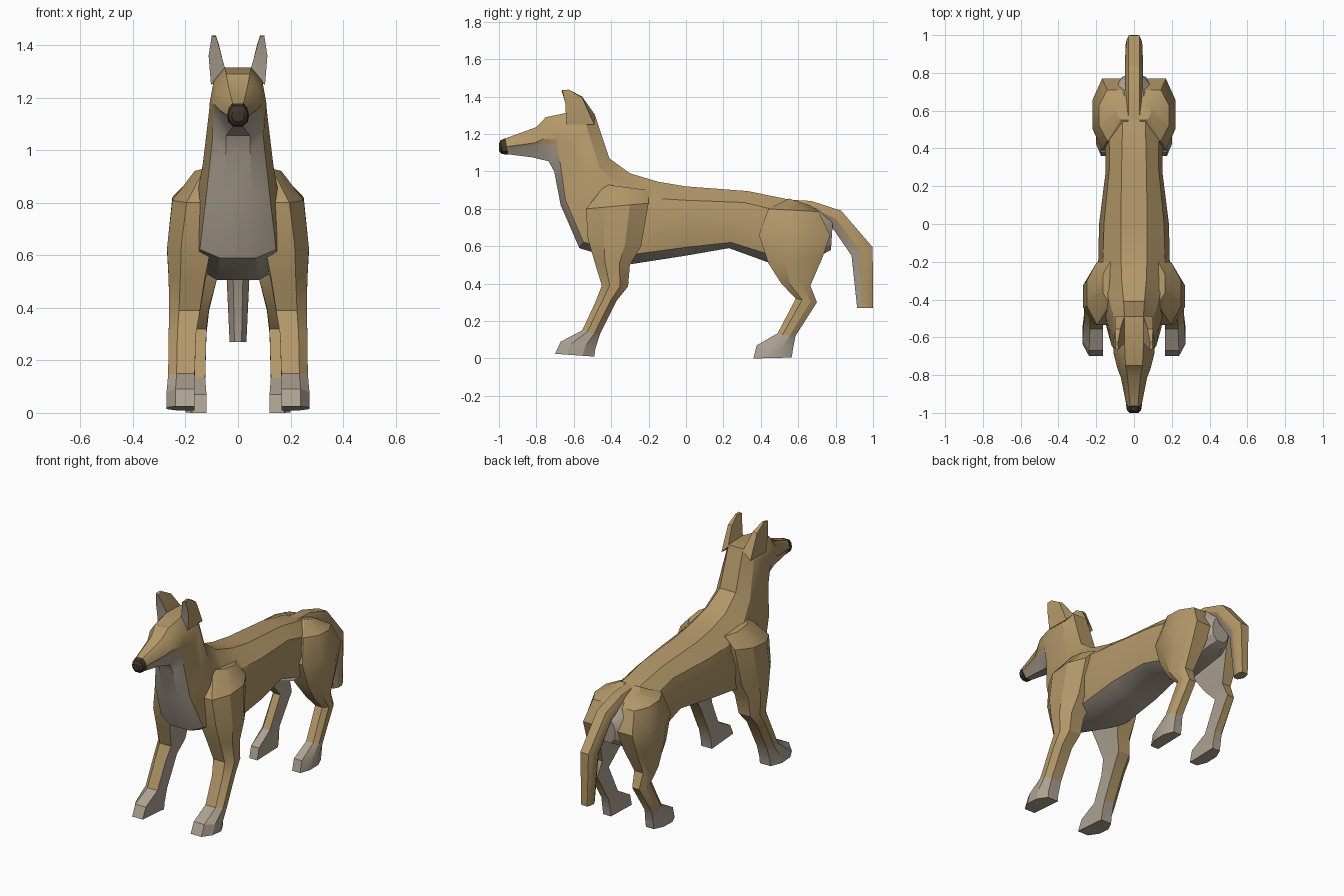
import bpy, bmesh
from mathutils import Vector


def material(name, rgb):
    m = bpy.data.materials.new(name)
    m.diffuse_color = (*rgb, 1)
    return m


MATS = [material("tan_fur", (0.45, 0.31, 0.14)),
        material("pale_fur", (0.42, 0.36, 0.29)),
        material("dark_nose", (0.05, 0.035, 0.025))]


def loft(name, rings, pick, mirror=False):
    """Skin a list of equal-length point rings; pick(segment, side) gives the material."""
    bm = bmesh.new()
    loops = [[bm.verts.new(Vector(p)) for p in r] for r in rings]
    n = len(loops[0])
    for i in range(len(loops) - 1):
        a, b = loops[i], loops[i + 1]
        for j in range(n):
            k = (j + 1) % n
            f = bm.faces.new((a[j], a[k], b[k], b[j]))
            f.material_index = pick(i, j)
    for i, loop in ((-1, loops[0]), (len(loops) - 1, loops[-1])):
        bm.faces.new(loop).material_index = pick(i, -1)
    bmesh.ops.recalc_face_normals(bm, faces=bm.faces)
    me = bpy.data.meshes.new(name)
    bm.to_mesh(me)
    bm.free()
    for m in MATS:
        me.materials.append(m)
    ob = bpy.data.objects.new(name, me)
    bpy.context.collection.objects.link(ob)
    bpy.ops.object.select_all(action='DESELECT')
    ob.select_set(True)
    bpy.context.view_layer.objects.active = ob
    bpy.ops.object.shade_smooth_by_angle(angle=0.5)
    if mirror:
        mod = ob.modifiers.new("mirror", 'MIRROR')
        mod.use_mirror_merge = False
    return ob


def body_ring(yt, zt, yb, zb, w, wt, t1):
    """Symmetric ten-sided section hung between a top and a bottom point."""
    half = [(w * 0.42, 0), (w * 0.88, t1), (w, 0.48), (w * 0.86, 0.8), (wt, 1)]
    prof = half + [(-x, t) for x, t in reversed(half)]
    return [(x, yb + (yt - yb) * t, zb + (zt - zb) * t) for x, t in prof]


def leg_ring(yf, zf, yb, zb, xi, xo):
    """Six-sided section: flat inside, chamfered outside."""
    xm = xi + (xo - xi) * 0.68
    prof = [(xi, 0), (xm, 0), (xo, 0.3), (xo, 0.7), (xm, 1), (xi, 1)]
    return [(x, yf + (yb - yf) * t, zf + (zb - zf) * t) for x, t in prof]


UNDER = (0, 8, 9)

# Torso, neck and head in one skin: top y,z / bottom y,z / half width / top half width / pale height
torso = [
    (0.785, 0.73, 0.775, 0.58, 0.06, 0.03, 0.2),
    (0.70, 0.80, 0.70, 0.54, 0.13, 0.05, 0.15),
    (0.55, 0.85, 0.45, 0.51, 0.155, 0.06, 0.12),
    (0.33, 0.895, 0.23, 0.59, 0.15, 0.065, 0.1),
    (0.00, 0.92, 0.00, 0.55, 0.185, 0.07, 0.12),
    (-0.15, 0.945, -0.29, 0.505, 0.19, 0.07, 0.12),
    (-0.30, 0.99, -0.57, 0.59, 0.165, 0.065, 0.08),
    (-0.41, 1.07, -0.67, 0.82, 0.135, 0.055, 0.1),
    (-0.49, 1.31, -0.705, 1.00, 0.11, 0.05, 0.15),
    (-0.63, 1.315, -0.735, 1.055, 0.108, 0.05, 0.36),
    (-0.75, 1.29, -0.78, 1.065, 0.088, 0.045, 0.38),
    (-0.80, 1.237, -0.82, 1.075, 0.07, 0.035, 0.4),
    (-0.97, 1.175, -0.955, 1.092, 0.04, 0.02, 0.42)]
loft("body_and_head", [body_ring(*r) for r in torso],
     lambda i, j: 1 if i < 1 or j in UNDER else 0)

# Nose
nose = [(-0.965, 1.178, -0.95, 1.09, 0.042, 0.022, 0.2),
        (-0.99, 1.168, -0.985, 1.093, 0.037, 0.018, 0.2),
        (-1.0, 1.15, -1.0, 1.11, 0.024, 0.012, 0.2)]
loft("nose", [body_ring(*r) for r in nose], lambda i, j: 2)

# Tail
tail = [(0.54, 0.85, 0.58, 0.79, 0.04, 0.03, 0.2),
        (0.67, 0.842, 0.70, 0.76, 0.045, 0.03, 0.25),
        (0.83, 0.79, 0.775, 0.71, 0.047, 0.03, 0.3),
        (0.998, 0.595, 0.885, 0.55, 0.046, 0.028, 0.35),
        (1.0, 0.27, 0.915, 0.27, 0.032, 0.02, 0.3)]
loft("tail", [body_ring(*r) for r in tail], lambda i, j: 1 if j in UNDER else 0)

# Legs, from sole to shoulder: front y,z / back y,z / inner x / outer x
front_leg = [
    (-0.70, 0.025, -0.49, 0.01, 0.165, 0.272),
    (-0.67, 0.09, -0.485, 0.05, 0.165, 0.272),
    (-0.555, 0.15, -0.46, 0.13, 0.165, 0.266),
    (-0.485, 0.30, -0.37, 0.31, 0.16, 0.264),
    (-0.45, 0.39, -0.31, 0.385, 0.145, 0.262),
    (-0.49, 0.52, -0.30, 0.50, 0.125, 0.264),
    (-0.525, 0.64, -0.24, 0.60, 0.10, 0.27),
    (-0.535, 0.80, -0.20, 0.83, 0.08, 0.25),
    (-0.43, 0.93, -0.20, 0.90, 0.05, 0.165)]
hind_leg = [
    (0.36, 0.00, 0.565, 0.005, 0.12, 0.20),
    (0.378, 0.07, 0.572, 0.05, 0.12, 0.20),
    (0.49, 0.135, 0.585, 0.12, 0.125, 0.195),
    (0.587, 0.32, 0.70, 0.30, 0.12, 0.19),
    (0.51, 0.40, 0.665, 0.39, 0.11, 0.20),
    (0.44, 0.51, 0.73, 0.54, 0.08, 0.215),
    (0.39, 0.66, 0.77, 0.66, 0.06, 0.22),
    (0.44, 0.80, 0.71, 0.785, 0.05, 0.185),
    (0.55, 0.855, 0.66, 0.82, 0.03, 0.09)]
for name, rows in (("front_legs", front_leg), ("hind_legs", hind_leg)):
    loft(name, [leg_ring(*r) for r in rows],
         lambda i, j: 1 if i < 2 or j == 5 else 0, mirror=True)

# Ears: four corners per section, pale inside
ear = [[(0.04, -0.62, 1.28), (0.103, -0.64, 1.25), (0.10, -0.49, 1.25), (0.05, -0.485, 1.30)],
       [(0.06, -0.64, 1.35), (0.112, -0.645, 1.36), (0.10, -0.555, 1.395), (0.072, -0.555, 1.40)],
       [(0.082, -0.665, 1.43), (0.10, -0.662, 1.436), (0.098, -0.625, 1.437), (0.085, -0.625, 1.437)]]
loft("ears", ear, lambda i, j: 1 if j == 0 else 0, mirror=True)
